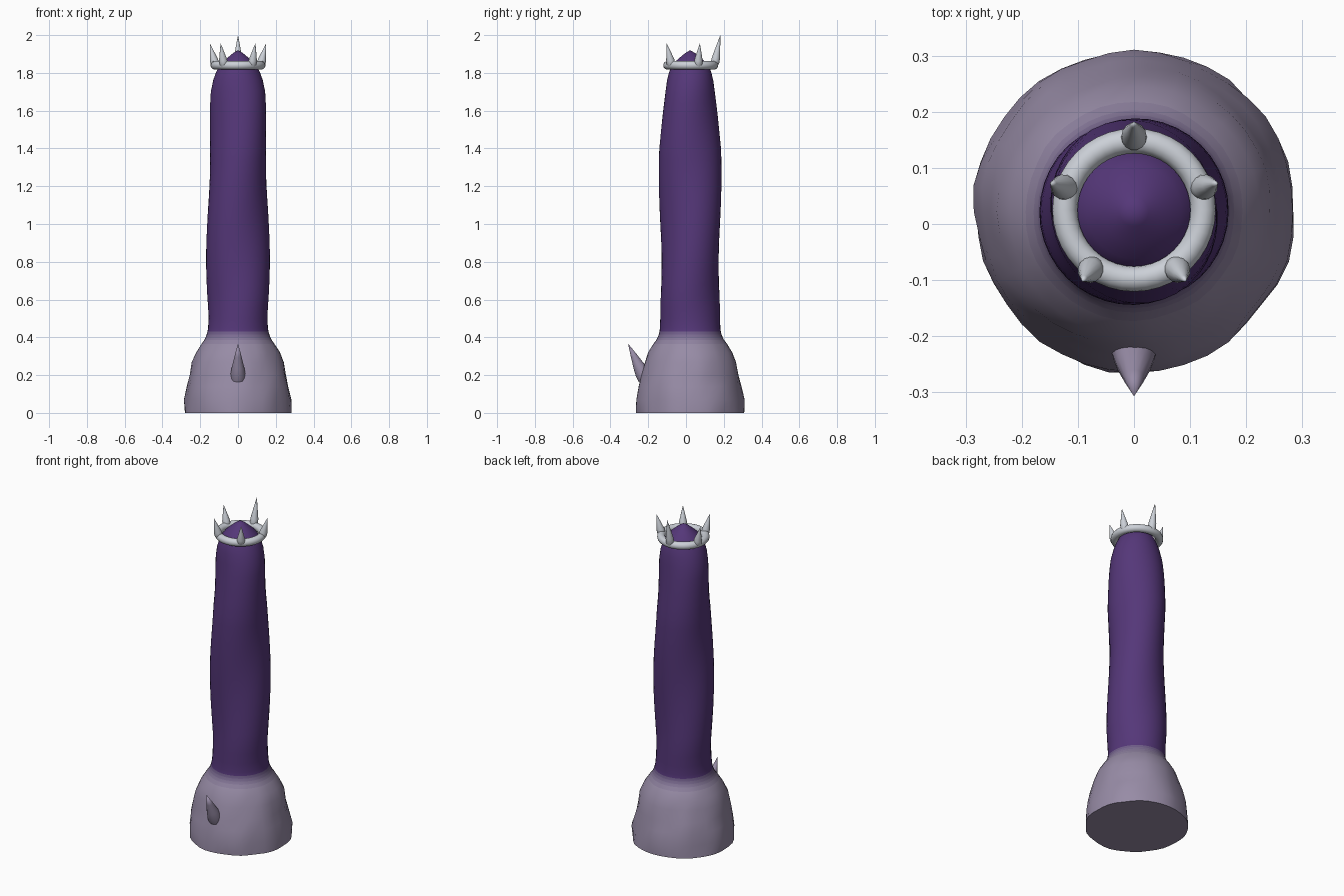
import bpy, bmesh, math, random
from mathutils import Vector, noise

if "Cube" in bpy.data.objects:
    bpy.data.objects.remove(bpy.data.objects["Cube"])

CY = 0.022  # column axis sits slightly behind the origin
random.seed(3)


def material(name, col):
    m = bpy.data.materials.new(name)
    m.diffuse_color = (*col, 1)
    m.use_nodes = True
    m.node_tree.nodes["Principled BSDF"].inputs["Base Color"].default_value = m.diffuse_color
    return m


STONE, PURPLE = (0.31, 0.26, 0.38), (0.09, 0.038, 0.19)
blend = lambda t: tuple(a + (b - a) * t for a, b in zip(STONE, PURPLE))
body_mats = [material(f"body_{i}", blend(i / 6)) for i in range(7)]
metal = material("pale_metal", (0.6, 0.63, 0.68))


def finish(bm, name, mats, angle=50):
    bmesh.ops.recalc_face_normals(bm, faces=bm.faces)
    me = bpy.data.meshes.new(name)
    bm.to_mesh(me)
    bm.free()
    for m in mats:
        me.materials.append(m)
    ob = bpy.data.objects.new(name, me)
    bpy.context.collection.objects.link(ob)
    bpy.context.view_layer.objects.active = ob
    ob.select_set(True)
    bpy.ops.object.shade_smooth_by_angle(angle=math.radians(angle))
    ob.select_set(False)
    return ob


def bridge(bm, a, b):
    n = len(a)
    return [bm.faces.new((a[i], a[(i + 1) % n], b[(i + 1) % n], b[i])) for i in range(n)]


# Column: lumpy flared foot, twisted oval shaft, pointed dome
profile = [(0.285, 0), (0.284, 0.07), (0.27, 0.14), (0.257, 0.2), (0.24, 0.27), (0.222, 0.32),
           (0.195, 0.365), (0.18, 0.385), (0.172, 0.4), (0.166, 0.415), (0.162, 0.43), (0.159, 0.45), (0.157, 0.5)]
profile += [(0.157 + 0.003 * math.sin((z - 0.5) * math.pi / 0.8), z)
            for z in [0.56 + 0.06 * i for i in range(15)]]
profile += [(0.151, 1.48), (0.147, 1.56), (0.142, 1.64), (0.137, 1.7), (0.127, 1.76),
            (0.115, 1.8), (0.102, 1.83), (0.084, 1.855), (0.056, 1.88), (0.026, 1.905)]
N = 40
bm = bmesh.new()
rings = []
for r, z in profile:
    foot = max(0, min(1, (0.42 - z) / 0.15))
    twist = max(0, min(1, (z - 0.42) / 0.2, (1.84 - z) / 0.15))
    ring = []
    for i in range(N):
        a = 2 * math.pi * i / N
        lobe = 0.009 * math.cos(2 * (a - (z - 0.8) * math.pi)) * twist
        lump = 0.011 * foot * noise.noise(Vector((math.cos(a) * 2.6, math.sin(a) * 2.6, z * 9)))
        rr = r + lobe + lump
        ring.append(bm.verts.new((rr * math.cos(a), CY + rr * math.sin(a), z)))
    rings.append(ring)
for k in range(len(rings) - 1):
    zm = (profile[k][1] + profile[k + 1][1]) / 2
    idx = round(6 * max(0, min(1, (zm - 0.36) / 0.085)))
    for f in bridge(bm, rings[k], rings[k + 1]):
        f.material_index = idx
tip = bm.verts.new((0, CY, 1.92))
for i in range(N):
    bm.faces.new((rings[-1][i], rings[-1][(i + 1) % N], tip)).material_index = 6
bm.faces.new(rings[0][::-1])
finish(bm, "column", body_mats)

# Crown ring
bpy.ops.mesh.primitive_torus_add(location=(0, CY + 0.003, 1.84), major_radius=0.123, minor_radius=0.0225,
                                 major_segments=40, minor_segments=14)
crown = bpy.context.object
crown.name = "crown_ring"
crown.data.materials.append(metal)
bpy.ops.object.shade_smooth_by_angle(angle=math.radians(50))


def spike(name, base, end, shape, mat):
    """Tapered spike from base to end; shape holds (radius, fraction) pairs."""
    base, end = Vector(base), Vector(end)
    axis = end - base
    q = axis.to_track_quat('Z', 'Y')
    bm = bmesh.new()
    loops = [[bm.verts.new(base + q @ Vector((r * math.cos(math.tau * i / 14), r * math.sin(math.tau * i / 14),
                                              t * axis.length))) for i in range(14)] for r, t in shape]
    for a, b in zip(loops, loops[1:]):
        bridge(bm, a, b)
    bm.faces.new(loops[0][::-1])
    top = bm.verts.new(end)
    for i in range(14):
        bm.faces.new((loops[-1][i], loops[-1][(i + 1) % 14], top))
    finish(bm, name, [mat])


# Five crown spikes, the rear one tallest
for k in range(5):
    a = math.radians(90 + 72 * k)
    height = 2.0 if k == 0 else 1.957
    c, s = math.cos(a), math.sin(a)
    spike(f"crown_spike_{k + 1}", (0.124 * c, CY + 0.003 + 0.124 * s, 1.83),
          (0.157 * c, CY + 0.003 + 0.157 * s, height),
          [(0.016, 0), (0.023, 0.16), (0.022, 0.3), (0.014, 0.56), (0.006, 0.82)], metal)

# Thorn on the front of the foot
spike("front_thorn", (0, -0.217, 0.18), (0, -0.307, 0.367),
      [(0.038, 0), (0.039, 0.15), (0.032, 0.35), (0.018, 0.65)], body_mats[0])
